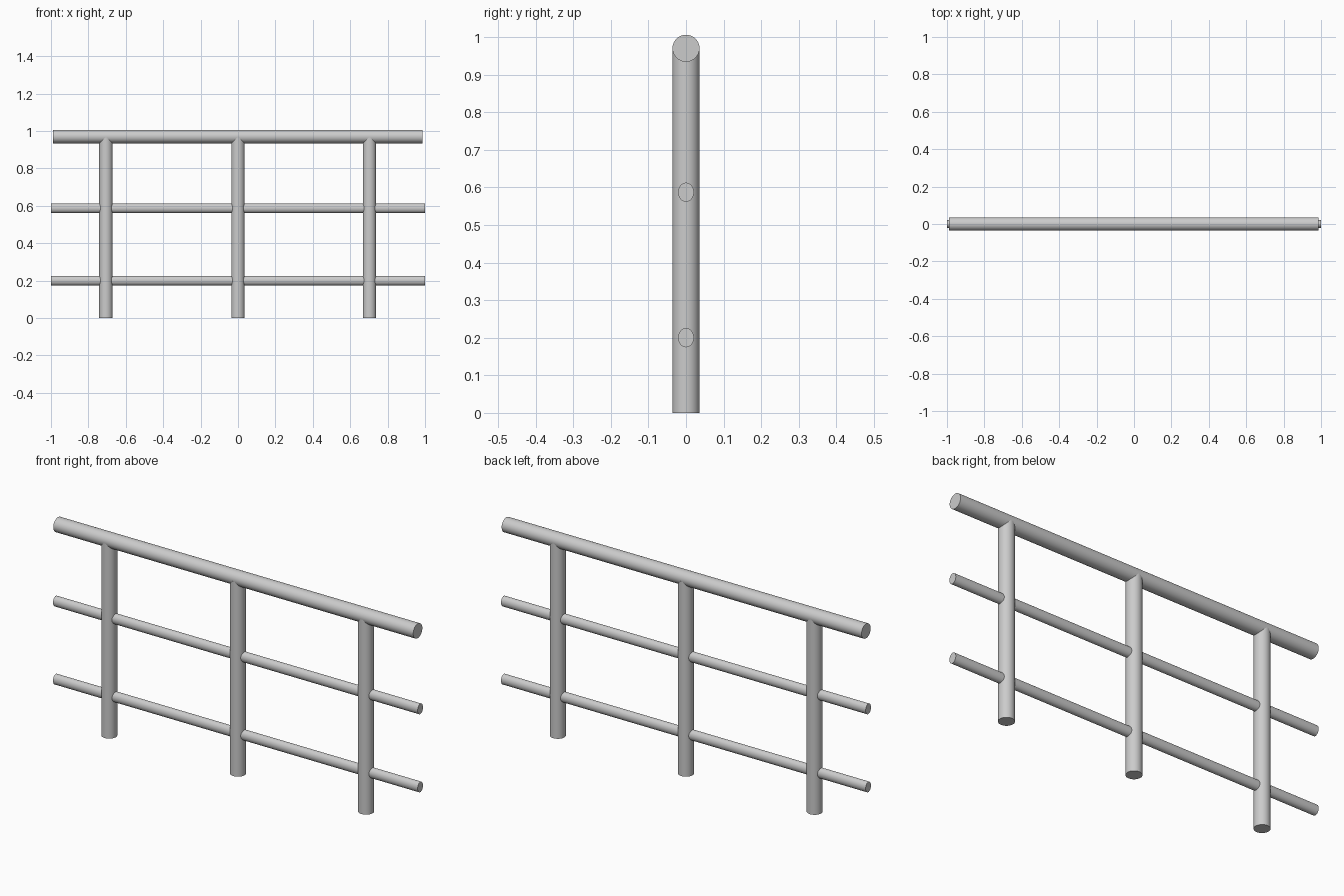
import bpy
import math

if "Cube" in bpy.data.objects:
    bpy.data.objects.remove(bpy.data.objects["Cube"])


def tube(name, start, end, ry, rz=None):
    """Capped round bar along x (rz given) or upright along z."""
    mid = [(a + b) / 2 for a, b in zip(start, end)]
    length = math.dist(start, end)
    along_x = rz is not None
    bpy.ops.mesh.primitive_cylinder_add(
        vertices=48, radius=1, depth=length, location=mid,
        rotation=(0, math.pi / 2 if along_x else 0, 0))
    ob = bpy.context.object
    ob.name = name
    # local x becomes world z for bars lying along x
    ob.scale = (rz if along_x else ry, ry, 1)
    bpy.ops.object.transform_apply(location=False, rotation=True, scale=True)
    bpy.ops.object.shade_smooth_by_angle(angle=math.radians(35))
    return ob


# Handrail
tube("top_rail", (-0.988, 0, 0.97), (0.986, 0, 0.97), 0.036, 0.036)

# Thinner, slightly oval lower rails
for name, z in (("middle_rail", 0.587), ("bottom_rail", 0.2)):
    tube(name, (-1, 0, z), (1, 0, z), 0.021, 0.0255)

# Upright posts, ending inside the handrail
for name, x in (("left_post", -0.706), ("centre_post", 0), ("right_post", 0.703)):
    tube(name, (x, 0, 0), (x, 0, 0.965), 0.036)
